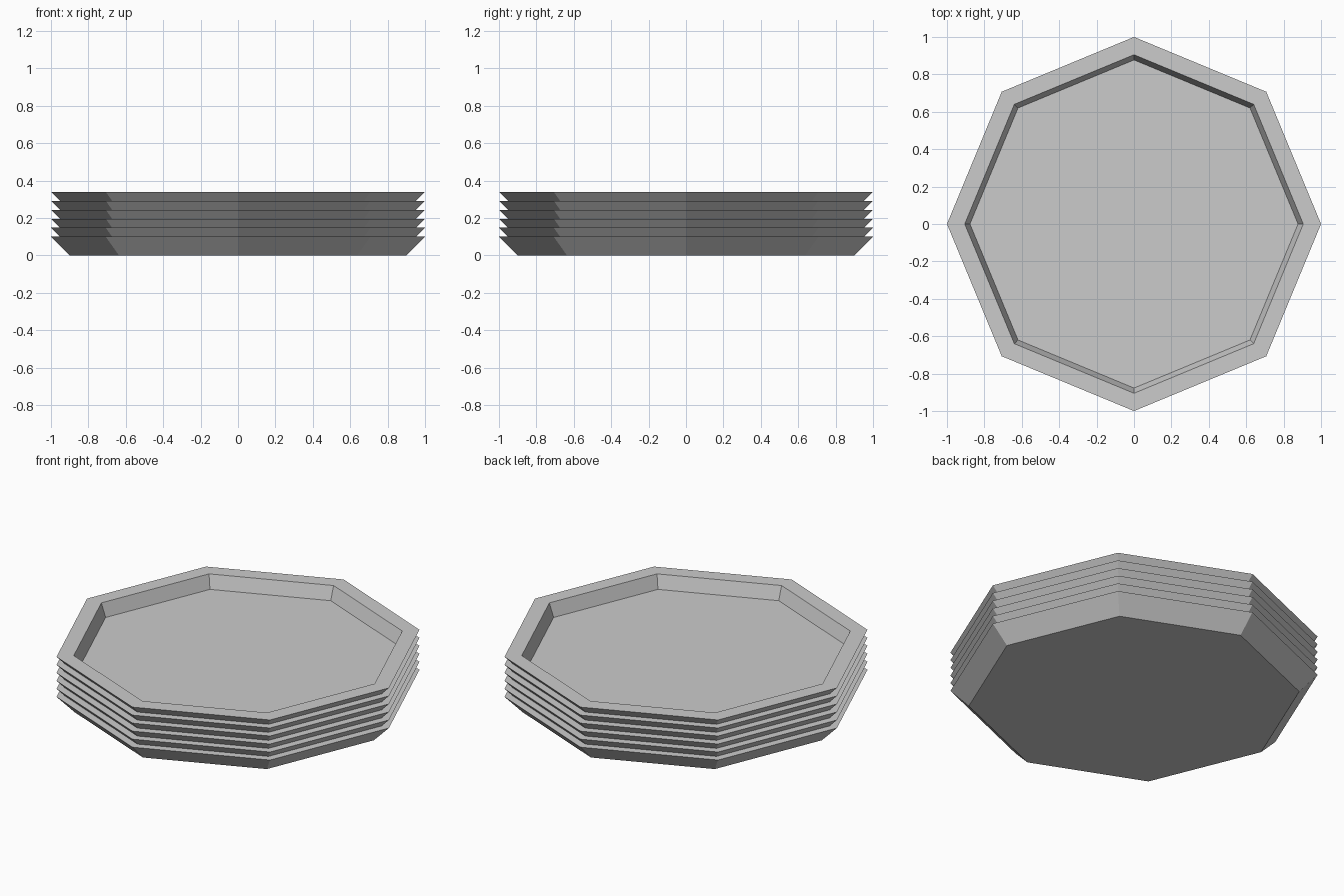
import bpy
import bmesh
from math import cos, sin, tau

if "Cube" in bpy.data.objects:
    bpy.data.objects.remove(bpy.data.objects["Cube"])

SIDES = 8
COUNT = 6
SPACING = 0.048

# Tray cross-section (radius, height): base, outer rim, inner rim, floor
PROFILE = [(0.90, 0.0), (1.0, 0.10), (0.905, 0.10), (0.877, 0.02)]


def tray_mesh():
    bm = bmesh.new()
    rings = [[bm.verts.new((r * cos(tau * i / SIDES), r * sin(tau * i / SIDES), z))
              for i in range(SIDES)] for r, z in PROFILE]
    # Sloping walls and flat rim
    for a, b in zip(rings, rings[1:]):
        for i in range(SIDES):
            j = (i + 1) % SIDES
            bm.faces.new((a[i], a[j], b[j], b[i]))
    # Underside and floor
    bm.faces.new(rings[0][::-1])
    bm.faces.new(rings[-1])
    bmesh.ops.recalc_face_normals(bm, faces=bm.faces)
    mesh = bpy.data.meshes.new("tray")
    bm.to_mesh(mesh)
    bm.free()
    return mesh


# Nested stack of identical trays
mesh = tray_mesh()
for n in range(COUNT):
    tray = bpy.data.objects.new(f"tray_{n + 1}", mesh)
    tray.location.z = n * SPACING
    bpy.context.collection.objects.link(tray)
